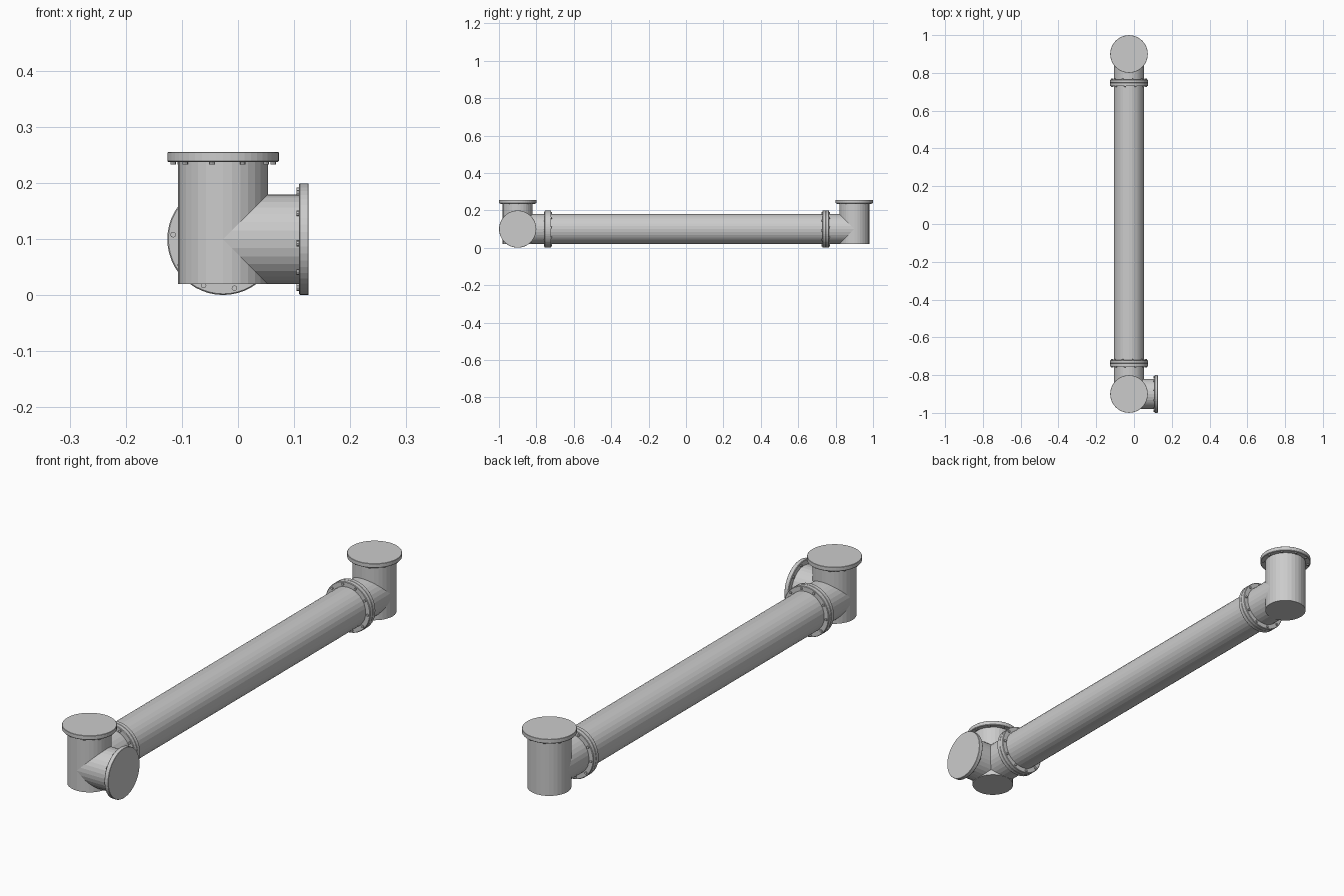
import bpy, bmesh, math
from mathutils import Vector, Matrix

if "Cube" in bpy.data.objects:
    bpy.data.objects.remove(bpy.data.objects["Cube"])

CX, CZ = -0.0265, 0.1            # pipe axis position
R_PIPE, R_FLANGE, T = 0.08, 0.0995, 0.0175
BOLTS = 10


def finish(bm, name):
    bmesh.ops.recalc_face_normals(bm, faces=bm.faces)
    me = bpy.data.meshes.new(name)
    bm.to_mesh(me)
    bm.free()
    ob = bpy.data.objects.new(name, me)
    bpy.context.collection.objects.link(ob)
    return ob


def frame(origin, direction):
    """Matrix placing local +z along direction at origin."""
    rot = Vector(direction).to_track_quat('Z', 'Y').to_matrix().to_4x4()
    return Matrix.Translation(origin) @ rot


def lathe(name, profile, mat, sides):
    """Revolve (radius, height) points and cap both ends."""
    bm = bmesh.new()
    rings = [[bm.verts.new(mat @ Vector((r * math.cos(2 * math.pi * i / sides),
                                         r * math.sin(2 * math.pi * i / sides), h)))
              for i in range(sides)] for r, h in profile]
    for a, b in zip(rings, rings[1:]):
        for i in range(sides):
            j = (i + 1) % sides
            bm.faces.new((a[i], a[j], b[j], b[i]))
    bm.faces.new(rings[0])
    bm.faces.new(rings[-1])
    return finish(bm, name)


def pipe(name, start, end):
    start, end = Vector(start), Vector(end)
    ob = lathe(name, [(R_PIPE, 0), (R_PIPE, (end - start).length)],
               frame(start, end - start), 32)
    ob.data.shade_smooth()
    ob.data.set_sharp_from_angle(angle=math.radians(10))


def flange(name, face, direction):
    """Disc whose outer face sits at `face`, with bolt heads on its back."""
    mat = frame(face, direction)
    b = 0.002
    lathe(name, [(R_FLANGE - b, -T), (R_FLANGE, -T + b), (R_FLANGE, -b / 2),
                 (R_FLANGE - b / 2, 0)], mat, 48)
    bm = bmesh.new()
    for i in range(BOLTS):
        a = 2 * math.pi * i / BOLTS + math.radians(5)
        pos = Vector((0.0895 * math.cos(a), 0.0895 * math.sin(a), -T - 0.001))
        bmesh.ops.create_cone(bm, cap_ends=True, segments=8, radius1=0.005,
                              radius2=0.005, depth=0.007,
                              matrix=mat @ Matrix.Translation(pos))
    finish(bm, name + "_bolts")


def arm(name, start, direction, length):
    start = Vector(start)
    end = start + Vector(direction) * length
    pipe(name + "_pipe", start, end - Vector(direction) * T * 0.5)
    flange(name + "_flange", end, direction)


Y_FRONT, Y_BACK = -0.738, 0.747   # joint faces of the long pipe

# Upright fittings at both ends
for label, y in (("front", -0.9), ("back", 0.9)):
    arm(label + "_upright", (CX, y, 0.02), (0, 0, 1), 0.235)

# Horizontal arms
arm("front_side_arm", (CX, -0.9, CZ), (1, 0, 0), 0.1525)
arm("front_inner_arm", (CX, -0.9, CZ), (0, 1, 0), Y_FRONT + 0.9)
arm("back_inner_arm", (CX, 0.9, CZ), (0, -1, 0), 0.9 - Y_BACK)

# Long pipe with a flange at each end
pipe("long_pipe", (CX, Y_FRONT + T / 2, CZ), (CX, Y_BACK - T / 2, CZ))
flange("long_pipe_front_flange", (CX, Y_FRONT, CZ), (0, -1, 0))
flange("long_pipe_back_flange", (CX, Y_BACK, CZ), (0, 1, 0))
